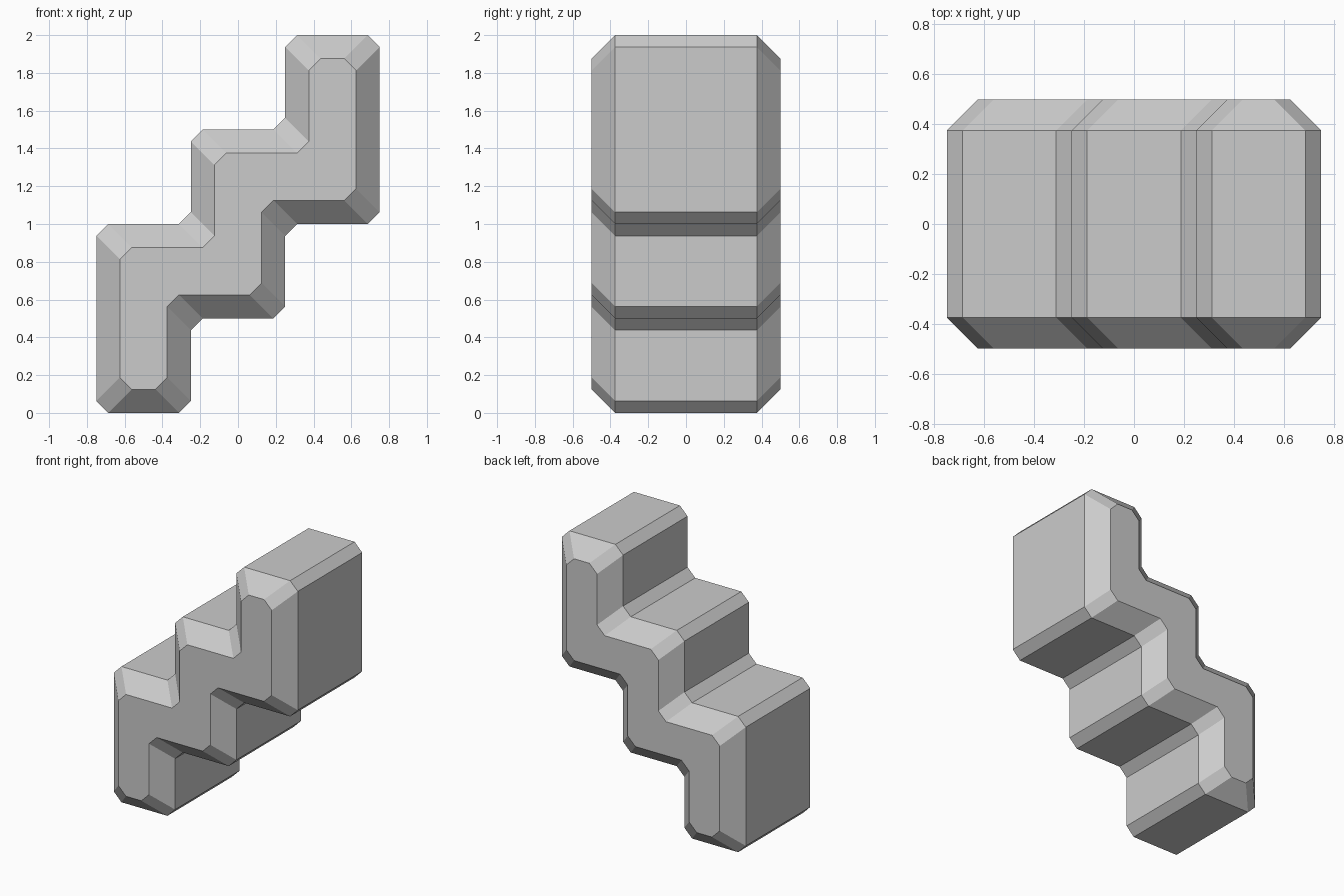
import bpy, bmesh
from mathutils import Vector

if "Cube" in bpy.data.objects:
    bpy.data.objects.remove(bpy.data.objects["Cube"])

CHAMFER = 0.0625
BEVEL = 0.125

# stepped zigzag outline (x, z), counter-clockwise seen from the front
OUTLINE = [Vector(p) for p in [
    (-0.75, 0), (-0.25, 0), (-0.25, 0.5), (0.25, 0.5), (0.25, 1), (0.75, 1),
    (0.75, 2), (0.25, 2), (0.25, 1.5), (-0.25, 1.5), (-0.25, 1), (-0.75, 1)]]


def ring(inset):
    """Outline moved inward by inset, with every corner cut at 45 degrees."""
    pts = []
    n = len(OUTLINE)
    for i, p in enumerate(OUTLINE):
        a = (p - OUTLINE[i - 1]).normalized()
        b = (OUTLINE[(i + 1) % n] - p).normalized()
        inward = Vector((-a.y, a.x)) + Vector((-b.y, b.x))
        c = p + inward * inset
        pts += [c - a * CHAMFER, c + b * CHAMFER]
    return pts


# front cap, full-size body and back cap as four lofted rings
bm = bmesh.new()
rings = []
for y, inset in ((-0.5, BEVEL), (-0.375, 0), (0.375, 0), (0.5, BEVEL)):
    rings.append([bm.verts.new((p.x, y, p.y)) for p in ring(inset)])
bm.faces.new(rings[0])
bm.faces.new(rings[-1][::-1])
for r, s in zip(rings, rings[1:]):
    for i in range(len(r)):
        j = (i + 1) % len(r)
        bm.faces.new((r[j], r[i], s[i], s[j]))
bmesh.ops.recalc_face_normals(bm, faces=bm.faces)

mesh = bpy.data.meshes.new("stepped_block")
bm.to_mesh(mesh)
bm.free()
bpy.context.collection.objects.link(bpy.data.objects.new("stepped_block", mesh))
